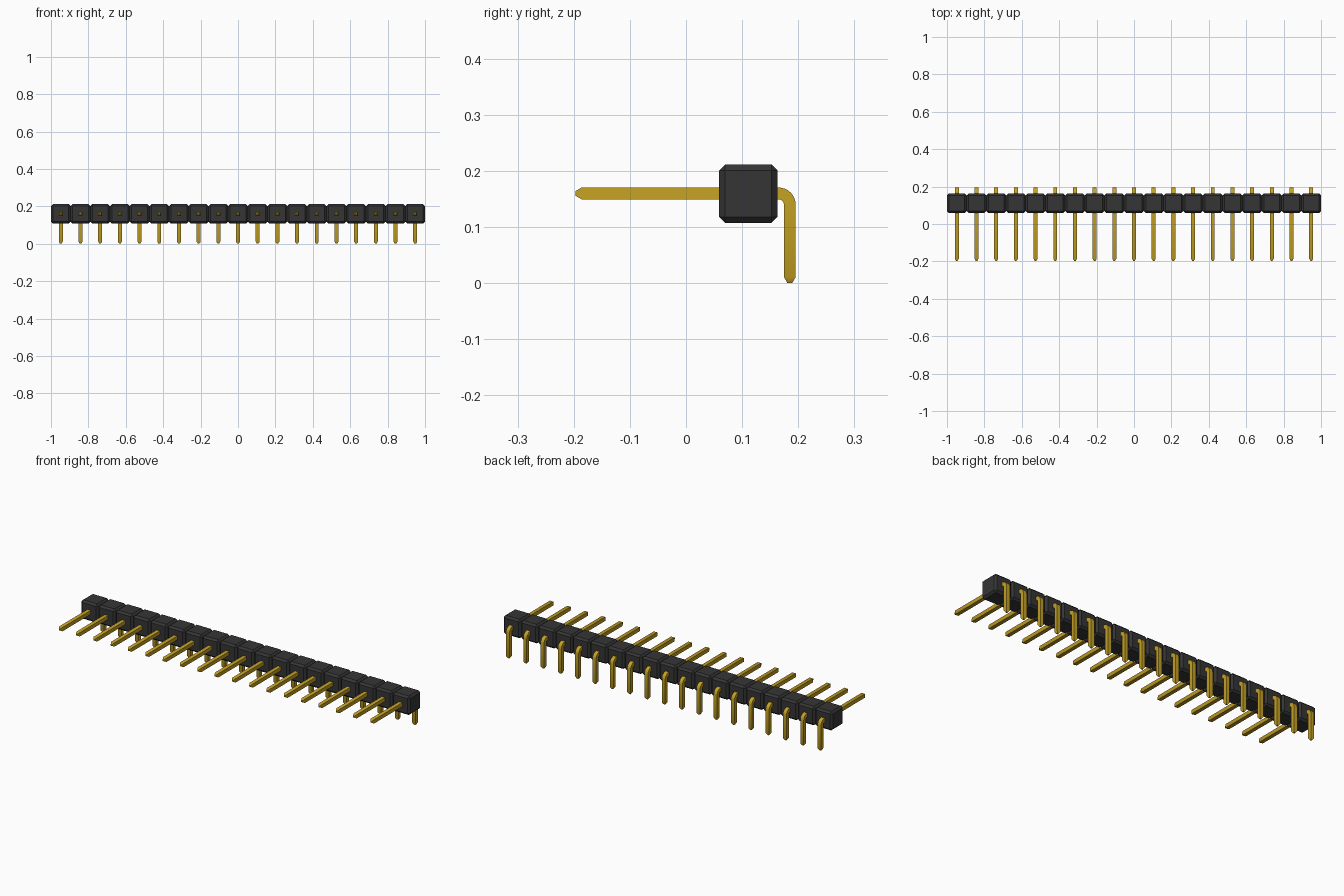
import bpy
import bmesh
from math import sin, cos, pi
from mathutils import Vector

default = bpy.data.objects.get("Cube")
if default:
    bpy.data.objects.remove(default, do_unlink=True)

COUNT = 19
PITCH = 2 / COUNT
HALF = 0.0105      # half thickness of a pin
PIN_Z = 0.16       # height of the straight pin
LEG_Y = 0.185      # depth of the bent leg
BEND = 0.02        # centre-line radius of the bend


def material(name, color):
    mat = bpy.data.materials.new(name)
    mat.use_nodes = True
    mat.diffuse_color = color
    mat.node_tree.nodes["Principled BSDF"].inputs["Base Color"].default_value = color
    return mat


def finish(bm, name, mat):
    bmesh.ops.recalc_face_normals(bm, faces=bm.faces)
    mesh = bpy.data.meshes.new(name)
    bm.to_mesh(mesh)
    bm.free()
    mesh.materials.append(mat)
    return mesh


def housing_mesh(mat):
    # Chamfered plastic cube
    bm = bmesh.new()
    bmesh.ops.create_cube(bm, size=1)
    bmesh.ops.scale(bm, vec=(PITCH, 0.104, 0.104), verts=bm.verts)
    bmesh.ops.bevel(bm, geom=bm.edges[:], offset=0.0105, segments=1,
                    affect='EDGES', profile=0.5)
    return finish(bm, "housing_block", mat)


def pin_mesh(mat):
    # Stations along the pin: depth, height, direction angle, section scale
    stations = [(-0.197, PIN_Z, 0, 0.4), (-0.186, PIN_Z, 0, 1)]
    steps = 8
    for i in range(steps + 1):
        a = pi / 2 * i / steps
        stations.append((LEG_Y - BEND + BEND * sin(a),
                         PIN_Z - BEND + BEND * cos(a), a, 1))
    stations += [(LEG_Y, 0.011, pi / 2, 1), (LEG_Y, 0, pi / 2, 0.4)]

    # Square rings joined into a bent bar with tapered tips
    bm = bmesh.new()
    rings = []
    for y, z, a, scale in stations:
        across = Vector((HALF * scale, 0, 0))
        outward = Vector((0, sin(a), cos(a))) * HALF * scale
        centre = Vector((0, y, z))
        rings.append([bm.verts.new(centre + across * s + outward * t)
                      for s, t in ((-1, -1), (1, -1), (1, 1), (-1, 1))])
    for r, q in zip(rings, rings[1:]):
        for k in range(4):
            n = (k + 1) % 4
            bm.faces.new((r[k], r[n], q[n], q[k]))
    bm.faces.new(rings[0])
    bm.faces.new(rings[-1])
    return finish(bm, "pin", mat)


black = material("black plastic", (0.036, 0.036, 0.037, 1))
gold = material("gold metal", (0.56, 0.36, 0.018, 1))
block, pin = housing_mesh(black), pin_mesh(gold)

# Row of identical cells
for i in range(COUNT):
    x = (i - (COUNT - 1) / 2) * PITCH
    for name, mesh, place in (("housing_block", block, (x, 0.111, 0.1595)),
                              ("pin", pin, (x, 0, 0))):
        obj = bpy.data.objects.new(f"{name}_{i + 1}", mesh)
        obj.location = place
        bpy.context.collection.objects.link(obj)

# Smooth only the rounded bend of the shared pin
sample = bpy.data.objects["pin_1"]
bpy.ops.object.select_all(action='DESELECT')
sample.select_set(True)
bpy.context.view_layer.objects.active = sample
bpy.ops.object.shade_smooth_by_angle(angle=pi / 6)
